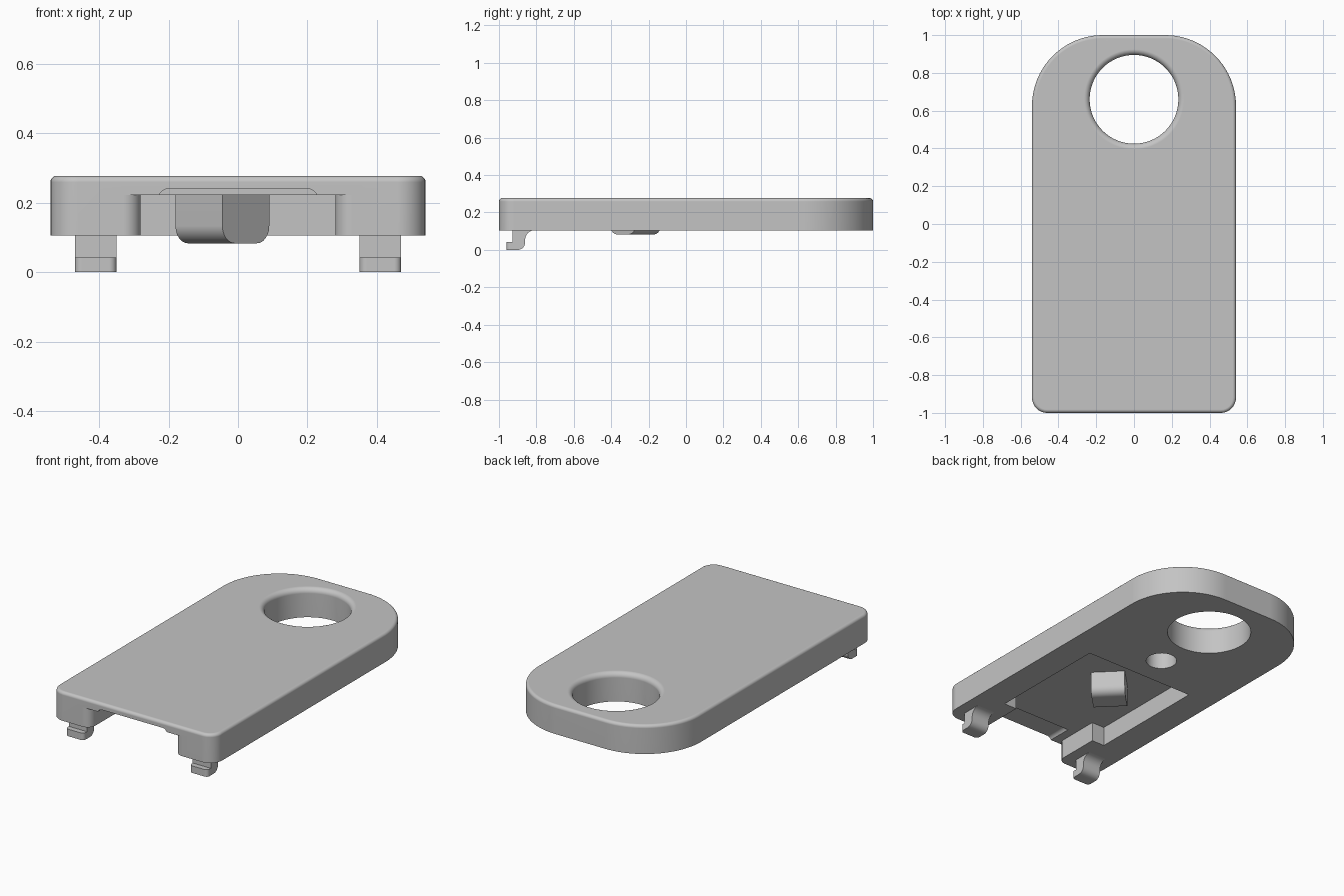
import bpy, bmesh
from math import cos, sin, radians, pi
from mathutils import Matrix

if "Cube" in bpy.data.objects:
    bpy.data.objects.remove(bpy.data.objects["Cube"], do_unlink=True)

grey = bpy.data.materials.new("plain grey")
grey.use_nodes = True
colour = (0.55, 0.55, 0.55, 1)
grey.diffuse_color = colour
grey.node_tree.nodes["Principled BSDF"].inputs["Base Color"].default_value = colour

BOTTOM, TOP, ROOF = 0.105, 0.277, 0.222


def arc(cx, cy, r, a0, a1, n=8):
    angles = [radians(a0 + (a1 - a0) * i / n) for i in range(n + 1)]
    return [(cx + r * cos(a), cy + r * sin(a)) for a in angles]


def mirrored(half):
    return half + [(-x, y) for x, y in reversed(half)]


def finish(name, bm):
    bmesh.ops.recalc_face_normals(bm, faces=bm.faces[:])
    mesh = bpy.data.meshes.new(name)
    bm.to_mesh(mesh)
    bm.free()
    mesh.materials.append(grey)
    obj = bpy.data.objects.new(name, mesh)
    bpy.context.collection.objects.link(obj)
    return obj


def prism(outline, place, d0, d1):
    """Extrude a 2D outline between two depths; place(u, v, d) gives the 3D point."""
    bm = bmesh.new()
    a = [bm.verts.new(place(u, v, d0)) for u, v in outline]
    b = [bm.verts.new(place(u, v, d1)) for u, v in outline]
    bm.faces.new(a)
    bm.faces.new(b)
    for i in range(len(a)):
        j = (i + 1) % len(a)
        bm.faces.new((a[i], a[j], b[j], b[i]))
    bmesh.ops.recalc_face_normals(bm, faces=bm.faces[:])
    return bm


def plan(u, v, d):
    return (u, v, d)


def front(u, v, d):
    return (u, d, v)


def side(u, v, d):
    return (d, u, v)


def lathe(profile, y, steps):
    bm = bmesh.new()
    vs = [bm.verts.new((r, y, z)) for r, z in profile]
    es = [bm.edges.new(pair) for pair in zip(vs, vs[1:])]
    bmesh.ops.spin(bm, geom=vs + es, cent=(0, y, 0), axis=(0, 0, 1),
                   angle=2 * pi, steps=steps)
    bmesh.ops.remove_doubles(bm, verts=bm.verts[:], dist=1e-5)
    return bm


def round_edges(bm, test, size, segments=5):
    edges = [e for e in bm.edges if test(e.verts[0].co, e.verts[1].co)]
    bmesh.ops.bevel(bm, geom=edges, offset=size, segments=segments,
                    profile=0.5, affect='EDGES', clamp_overlap=True)


def select(obj):
    bpy.ops.object.select_all(action='DESELECT')
    obj.select_set(True)
    bpy.context.view_layer.objects.active = obj


def cut(obj, cutter):
    cutter.hide_render = True
    mod = obj.modifiers.new("cut", 'BOOLEAN')
    mod.operation = 'DIFFERENCE'
    mod.solver = 'EXACT'
    mod.object = cutter
    select(obj)
    bpy.ops.object.modifier_apply(modifier=mod.name)
    bpy.data.objects.remove(cutter, do_unlink=True)


def smooth(obj):
    select(obj)
    bpy.ops.object.shade_smooth_by_angle(angle=radians(32))
    obj.modifiers.new("even shading", 'WEIGHTED_NORMAL').keep_sharp = True


# Body plate: small front corners, large back corners, rounded top rim
outline = mirrored(arc(0.46, -0.92, 0.08, -90, 0) + arc(0.165, 0.625, 0.375, 0, 90, 20))
bm = prism(outline, plan, BOTTOM, TOP)
round_edges(bm, lambda a, b: min(a.z, b.z) > TOP - 0.001, 0.018)
body = finish("body_plate", bm)

# Large through hole with a flared top rim
flare = arc(0.265, TOP - 0.03, 0.03, 180, 90, 6)
cut(body, finish("hole_cutter", lathe(
    [(0, 0), (0.235, 0)] + flare + [(0.265, 0.4), (0, 0.4)], 0.66, 64)))

# Small blind hole in the underside
cut(body, finish("blind_hole_cutter", lathe(
    [(0, 0), (0.086, 0), (0.086, ROOF), (0, ROOF)], 0.24, 40)))

# Underside pocket, opening between two rounded front posts
pocket = mirrored([(0.33, -1.1)] + arc(0.33, -0.95, 0.05, 270, 180)
                  + [(0.28, -0.7), (0.365, -0.7), (0.365, 0.046)])
cut(body, finish("pocket_cutter", prism(pocket, plan, 0, ROOF)))

# Shallow finger notch in the pocket roof
notch = mirrored([(0.23, 0.18), (0.23, ROOF)] + arc(0.2, ROOF - 0.012, 0.03, 25, 90, 5))
cut(body, finish("notch_cutter", prism(notch, front, -1.1, -0.85)))
smooth(body)

# Turned square peg under the pocket roof, two lower edges rounded
h = 0.0955
bm = prism([(-h, -h), (h, -h), (h, h), (-h, h)], plan, 0.083, ROOF + 0.01)
round_edges(bm, lambda a, b: max(a.z, b.z) < 0.09 and abs(a.x - b.x) < 0.001, 0.05, 6)
bm.transform(Matrix.Translation((-0.045, -0.27, 0)) @ Matrix.Rotation(pi / 4, 4, 'Z'))
smooth(finish("peg", bm))

# Pair of front hooks with forward toes
hook = ([(-0.96, 0), (-0.96, 0.042), (-0.928, 0.042), (-0.928, BOTTOM + 0.01),
         (-0.81, BOTTOM + 0.01)]
        + arc(-0.81, 0.055, 0.05, 90, 180) + arc(-0.9, 0.04, 0.04, 0, -90))
for name, x in (("left_hook", 0.41), ("right_hook", -0.41)):
    bm = prism(hook, side, x - 0.06, x + 0.06)
    round_edges(bm, lambda a, b: max(a.y, b.y) < -0.95 and abs(a.z - b.z) > 0.01, 0.02, 4)
    smooth(finish(name, bm))
